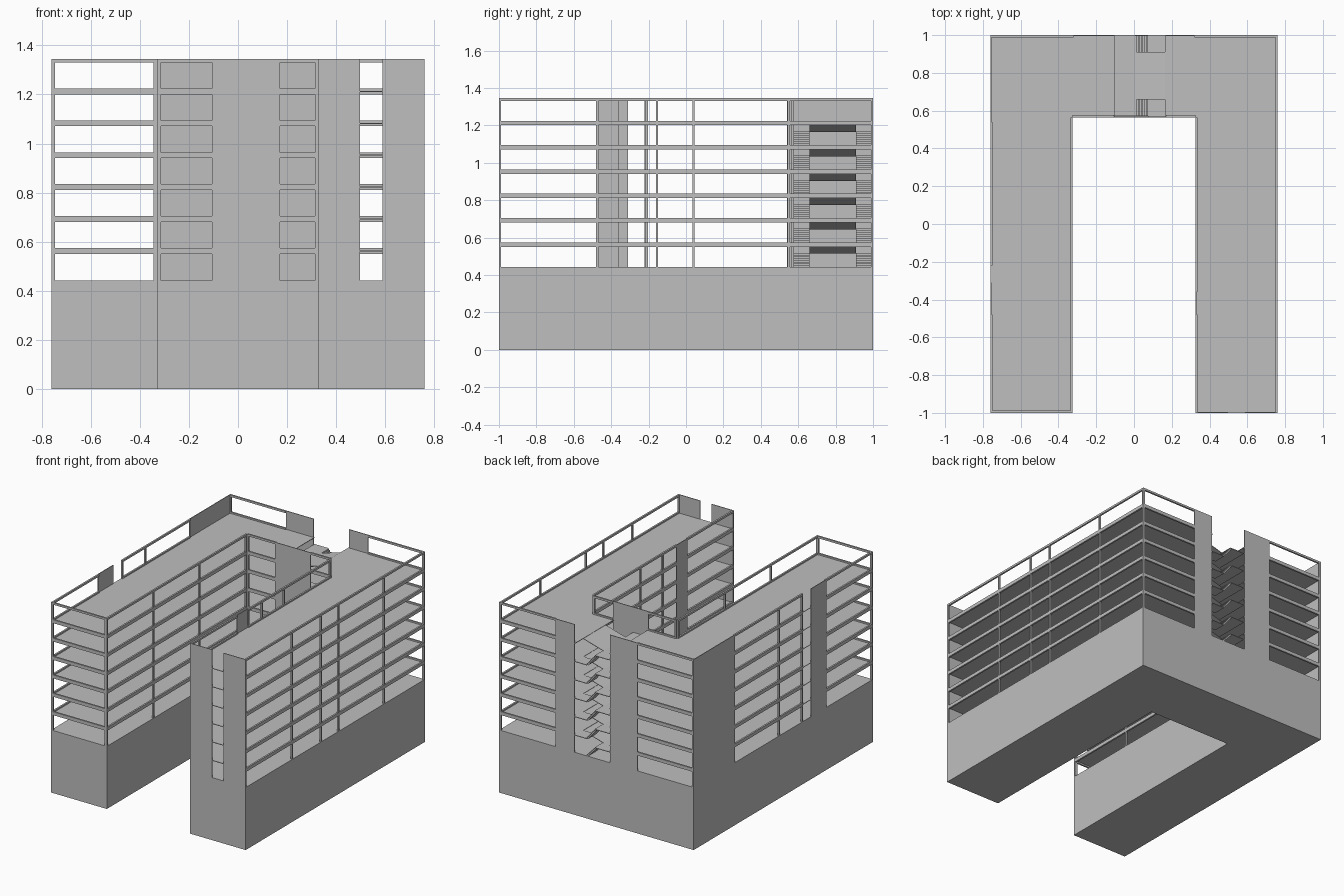
import bpy
import bmesh

if "Cube" in bpy.data.objects:
    bpy.data.objects.remove(bpy.data.objects["Cube"], do_unlink=True)

grey = bpy.data.materials.new("concrete grey")
grey.use_nodes = True
colour = (0.52, 0.52, 0.52, 1)
grey.diffuse_color = colour
grey.node_tree.nodes["Principled BSDF"].inputs["Base Color"].default_value = colour

# Main dimensions
OUT, IN, BACK, FRONT, COURT = 0.76, 0.325, 1.0, -1.0, 0.565
BASE, TOP, PITCH = 0.442, 1.345, 0.13
LEVELS = [0.5625 + PITCH * i for i in range(6)]
BAR, FRAME, PANEL, SLAB = 0.024, 0.012, 0.005, 0.004
HOLE_A, HOLE_B, STEP_A, STEP_B = -0.102, 0.165, 0.005, 0.075
FLIGHT_IN, FLIGHT_OUT = 0.66, 0.91


def finish(name, bm):
    bmesh.ops.recalc_face_normals(bm, faces=bm.faces)
    mesh = bpy.data.meshes.new(name)
    bm.to_mesh(mesh)
    bm.free()
    mesh.materials.append(grey)
    obj = bpy.data.objects.new(name, mesh)
    bpy.context.collection.objects.link(obj)
    return obj


def add_prism(bm, corners, offset):
    """Extrude a closed polygon by an offset vector."""
    face = bm.faces.new([bm.verts.new(c) for c in corners])
    new = bmesh.ops.extrude_face_region(bm, geom=[face])["geom"]
    verts = [v for v in new if isinstance(v, bmesh.types.BMVert)]
    bmesh.ops.translate(bm, verts=verts, vec=offset)


def add_box(bm, x, y, z):
    corners = [(x[0], y[0], z[0]), (x[1], y[0], z[0]), (x[1], y[1], z[0]), (x[0], y[1], z[0])]
    add_prism(bm, corners, (0, 0, z[1] - z[0]))


def add_plan(bm, outline, z0, z1):
    add_prism(bm, [(x, y, z0) for x, y in outline], (0, 0, z1 - z0))


def facade(name, axis, at, inward, span, solids=(), posts=(), gaps=()):
    """Wall along x or y: solid panels, posts and floor bars between them."""
    bm = bmesh.new()

    def piece(a, b, z0, z1, depth):
        across = sorted((at, at + inward * depth))
        if axis == "x":
            add_box(bm, (a, b), across, (z0, z1))
        else:
            add_box(bm, across, (a, b), (z0, z1))

    for a, b in solids:
        piece(a, b, BASE, TOP, PANEL)
    for p in posts:
        piece(p - FRAME / 2, p + FRAME / 2, BASE, TOP, FRAME)
    # Bars fill whatever is neither solid nor a gap
    start = span[0]
    for a, b in sorted(list(solids) + list(gaps)) + [(span[1], span[1])]:
        if a - start > 0.001:
            for z in LEVELS:
                piece(start, a, z - BAR / 2, z + BAR / 2, FRAME)
            piece(start, a, TOP - 0.014, TOP, FRAME)
        start = b
    return finish(name, bm)


# Plinth in a U shape
bm = bmesh.new()
add_plan(bm, [(-OUT, FRONT), (-IN, FRONT), (-IN, COURT), (IN, COURT), (IN, FRONT),
              (OUT, FRONT), (OUT, BACK), (-OUT, BACK)], 0, BASE)
finish("plinth", bm)

# Floor slabs, split by the stairwell
bm = bmesh.new()
for z in LEVELS:
    z0, z1 = z - SLAB / 2, z + SLAB / 2
    add_plan(bm, [(-OUT, FRONT), (-IN, FRONT), (-IN, COURT), (HOLE_A, COURT),
                  (HOLE_A, BACK), (-OUT, BACK)], z0, z1)
    edge = [(HOLE_B, BACK), (HOLE_B, COURT)]
    if z != LEVELS[-1]:
        edge = [(STEP_B, BACK), (STEP_B, FLIGHT_OUT), (HOLE_B, FLIGHT_OUT),
                (HOLE_B, FLIGHT_IN), (STEP_B, FLIGHT_IN), (STEP_B, COURT)]
    add_plan(bm, edge + [(IN, COURT), (IN, FRONT), (OUT, FRONT), (OUT, BACK)], z0, z1)
finish("floor_slabs", bm)

# Stairs: two side flights, a half landing and a central ramp per storey
steps, landings, ramps = bmesh.new(), bmesh.new(), bmesh.new()
COUNT = 8
for low, high in zip([BASE] + LEVELS[:-1], LEVELS):
    half = high - 0.045
    rise, run = (half - low) / COUNT, (STEP_B - STEP_A) / COUNT
    for y0, y1 in ((COURT + 0.006, FLIGHT_IN), (FLIGHT_OUT, BACK - 0.003)):
        profile = [(STEP_B, low)]
        for i in range(COUNT):
            x = STEP_B - run * i
            profile += [(x, low + rise * (i + 1)), (x - run, low + rise * (i + 1))]
        profile += [(STEP_A, half - 0.012), (STEP_B - run, low)]
        add_prism(steps, [(x, y0, z) for x, z in profile], (0, y1 - y0, 0))
    add_box(landings, (HOLE_A, STEP_A), (COURT + 0.006, BACK), (half - SLAB, half))
    add_prism(ramps, [(STEP_A, FLIGHT_IN, half), (HOLE_B, FLIGHT_IN, high),
                      (HOLE_B, FLIGHT_IN, high - SLAB), (STEP_A, FLIGHT_IN, half - SLAB)],
              (0, FLIGHT_OUT - FLIGHT_IN, 0))
finish("stair_flights", steps)
finish("stair_landings", landings)
finish("stair_ramps", ramps)

# Long outer walls
long_span = (FRONT, BACK)
facade("left_outer_wall", "y", OUT, -1, long_span,
       posts=(-0.994, -0.475, -0.155, 0.04, 0.55, 0.994))
facade("right_outer_wall", "y", -OUT, 1, long_span,
       solids=((-0.48, -0.31), (0.54, BACK)), posts=(-0.994, -0.215, 0.04),
       gaps=((-0.31, -0.22),))

# Courtyard walls
court_span = (FRONT, COURT)
facade("left_court_wall", "y", IN, 1, court_span,
       solids=((-0.48, -0.36),), posts=(-0.994, -0.21, 0.04, 0.559))
facade("right_court_wall", "y", -IN, -1, court_span,
       posts=(-0.994, -0.475, 0.04, 0.559))
facade("back_court_wall", "x", COURT, 1, (-IN, IN),
       solids=((-0.105, 0.17),), posts=(-0.319, 0.319))

# End walls of the wings and the back wall
facade("left_end_wall", "x", FRONT, 1, (IN, OUT),
       solids=((IN, 0.497), (0.588, OUT)), gaps=((0.497, 0.588),))
facade("right_end_wall", "x", FRONT, 1, (-OUT, -IN), posts=(-0.752, -0.338))
facade("back_wall", "x", BACK, -1, (-OUT, OUT),
       solids=((-0.32, -0.105), (0.17, 0.32)), posts=(-0.752, 0.752),
       gaps=((-0.105, 0.17),))
